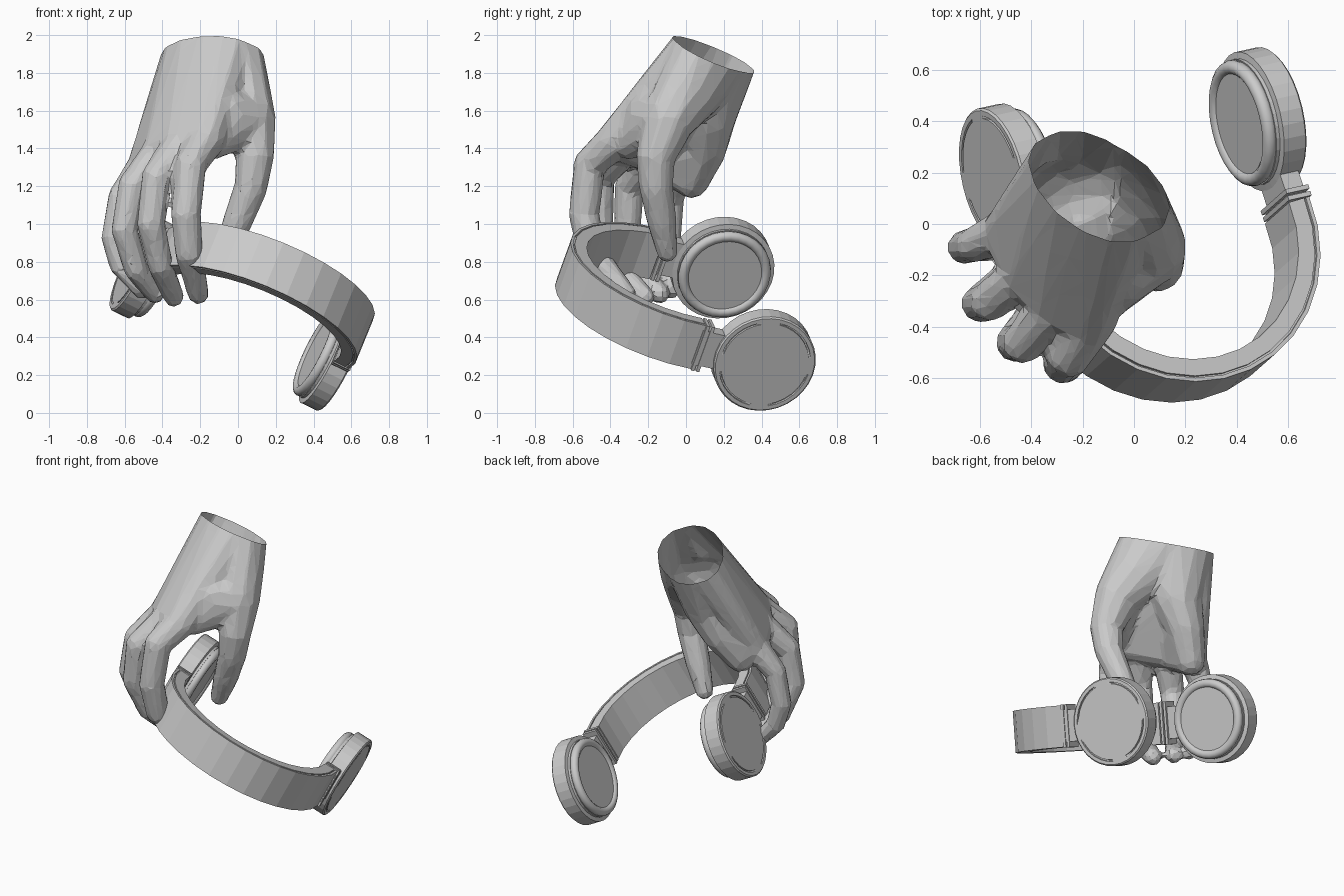
import bpy, bmesh, math
from mathutils import Vector, Matrix

if "Cube" in bpy.data.objects:
    bpy.data.objects.remove(bpy.data.objects["Cube"], do_unlink=True)

grey = bpy.data.materials.new("light_grey")
grey.use_nodes = True
COLOUR = (0.6, 0.6, 0.6, 1)
grey.diffuse_color = COLOUR
grey.node_tree.nodes["Principled BSDF"].inputs["Base Color"].default_value = COLOUR

# Headphone frame: X runs between the ears, Y towards the band's crown
ux = Vector((0.89, 0.195, -0.435)).normalized()
uz = ux.cross(Vector((0.31, -0.92, 0.205))).normalized()
uy = uz.cross(ux)
FRAME = Matrix((ux, uy, uz)).transposed().to_4x4()
FRAME.translation = (-0.005, 0.298, 0.525)


def finish(name, bm, matrix=None, smooth=False):
    bmesh.ops.remove_doubles(bm, verts=bm.verts, dist=0.0001)
    bmesh.ops.recalc_face_normals(bm, faces=bm.faces)
    if matrix:
        bm.transform(matrix)
    for f in bm.faces:
        f.smooth = smooth
    mesh = bpy.data.meshes.new(name)
    bm.to_mesh(mesh)
    bm.free()
    mesh.materials.append(grey)
    obj = bpy.data.objects.new(name, mesh)
    bpy.context.collection.objects.link(obj)
    return obj


def skin(bm, rings, closed_profile, closed_path):
    """Bridge rows of points with quads."""
    rows = [[bm.verts.new(p) for p in ring] for ring in rings]
    n = len(rows[0])
    for i in range(len(rows) - (0 if closed_path else 1)):
        a, b = rows[i], rows[(i + 1) % len(rows)]
        for j in range(n if closed_profile else n - 1):
            k = (j + 1) % n
            bm.faces.new((a[j], a[k], b[k], b[j]))
    if not closed_path:
        bm.faces.new(rows[0])
        bm.faces.new(rows[-1])


def box(name, centre, size):
    bm = bmesh.new()
    bmesh.ops.create_cube(bm, size=1, matrix=Matrix.Translation(centre) @ Matrix.Diagonal((*size, 1)))
    return finish(name, bm, FRAME)


# Headband: arc of a section with a thin seam near the outside
half = [(0.505, 0.13), (0.573, 0.13), (0.573, 0.118), (0.581, 0.118), (0.581, 0.13), (0.596, 0.13)]
section = half + [(r, -w) for r, w in reversed(half)]
rings = []
STEPS = 16
for i in range(STEPS + 1):
    a = math.radians(-4 + 188 * i / STEPS)
    rings.append([(r * math.cos(a), 0.415 + r * math.sin(a), w) for r, w in section])
bm = bmesh.new()
skin(bm, rings, True, False)
finish("headband", bm, FRAME)


def lathe(name, side, profile, sides, closed, smooth=False):
    """Turn (radius, offset) points about the ear axis; a third value sinks the arc slots."""
    rings = []
    for i in range(sides):
        a = math.tau * i / sides
        slot = i % (sides // 4) > sides // 16
        rings.append([(side * (p[1] - (p[2] if len(p) > 2 and slot else 0)),
                       p[0] * math.cos(a), p[0] * math.sin(a)) for p in profile])
    bm = bmesh.new()
    skin(bm, rings, closed, True)
    bmesh.ops.remove_doubles(bm, verts=bm.verts, dist=0.0001)
    bmesh.ops.dissolve_degenerate(bm, edges=bm.edges, dist=0.0001)
    finish(name, bm, FRAME, smooth)


# Ear cups, cushions and hinges
cup = [(0, 0.50), (0.25, 0.50), (0.25, 0.515), (0.276, 0.52), (0.276, 0.614), (0.268, 0.622),
       (0.247, 0.622), (0.246, 0.622, 0.012), (0.238, 0.622, 0.012), (0.237, 0.622), (0, 0.622)]
pad = [(0.222 + 0.028 * math.cos(math.tau * i / 10), 0.485 + 0.028 * math.sin(math.tau * i / 10))
       for i in range(10)]
speaker = [(0, 0.472), (0.205, 0.472), (0.205, 0.51), (0, 0.51)]
for side, label in ((1, "left"), (-1, "right")):
    lathe(label + "_ear_cup", side, cup, 32, False)
    lathe(label + "_ear_cushion", side, pad, 32, True, True)
    lathe(label + "_ear_speaker", side, speaker, 32, False)
    box(label + "_hinge_neck", (side * 0.56, 0.295, 0), (0.08, 0.17, 0.2))
    for y in (0.335, 0.363):
        box(label + "_hinge_plate", (side * 0.555, y, 0), (0.1, 0.018, 0.268))


# Hand: convex pieces around spheres, fused and simplified
def hull(target, balls, extra=()):
    bm = bmesh.new()
    for x, y, z, r in balls:
        bmesh.ops.create_icosphere(bm, subdivisions=2, radius=r, matrix=Matrix.Translation((x, y, z)))
    for p in extra:
        bm.verts.new(p)
    res = bmesh.ops.convex_hull(bm, input=bm.verts[:])
    spare = {g for g in res["geom_interior"] + res["geom_unused"]
             if isinstance(g, bmesh.types.BMVert) and g.is_valid}
    bmesh.ops.delete(bm, geom=list(spare), context="VERTS")
    bmesh.ops.recalc_face_normals(bm, faces=bm.faces)
    mesh = bpy.data.meshes.new("piece")
    bm.to_mesh(mesh)
    bm.free()
    target.from_mesh(mesh)
    bpy.data.meshes.remove(mesh)


fingers = {
    "index": [(-.17, -.38, 1.44, .1), (-.25, -.51, 1.32, .085), (-.275, -.54, 1.05, .082),
              (-.26, -.50, .85, .075), (-.21, -.32, .63, .057)],
    "middle": [(-.30, -.31, 1.42, .1), (-.43, -.46, 1.25, .082), (-.46, -.46, 1.0, .077),
               (-.41, -.38, .78, .068), (-.34, -.22, .615, .055)],
    "ring": [(-.42, -.19, 1.37, .095), (-.56, -.30, 1.20, .078), (-.60, -.31, .97, .072),
             (-.54, -.25, .76, .065), (-.44, -.14, .63, .053)],
    "little": [(-.50, -.03, 1.30, .09), (-.62, -.08, 1.14, .07), (-.66, -.09, .93, .066),
               (-.62, -.09, .78, .06), (-.51, -.08, .65, .048)],
}
thumb = [(-.02, .03, 1.73, .17), (.06, -.09, 1.56, .145), (.09, -.16, 1.36, .105),
         (.07, -.16, 1.2, .09), (.0, -.13, 1.02, .08), (-.07, -.1, .855, .057)]
heel = [(-.25, .11, 1.57, .16), (-.33, .1, 1.40, .12), (-.43, .03, 1.23, .095)]

# Wrist rim: a sheared ellipse on the cutting plane, carried a little past it
centre = Vector((-0.148, 0.15, 1.895))
normal = Vector((0.15, 0.44, 0.88)).normalized()
rim, back_rim = [], []
for i in range(14):
    a = math.tau * i / 14
    dx, dy = 0.25 * math.cos(a), 0.184 * math.sin(a) - 0.09 * math.cos(a)
    edge = centre + Vector((dx, dy, -(normal.x * dx + normal.y * dy) / normal.z))
    pair = [edge - normal * 0.05, edge + normal * 0.1]
    rim += pair
    if 0.6 * dx + 0.7 * dy < 0.06:
        back_rim += pair

bm = bmesh.new()
knuckles = [path[0] for path in fingers.values()]
# Back of the hand, thumb side and little finger side leave a hollow palm
hull(bm, knuckles + [(-.2, .0, 1.62, .15)], back_rim)
hull(bm, thumb[:2], rim)
hull(bm, heel[:1], rim)
hull(bm, heel[:2] + knuckles[3:])
hull(bm, heel[1:] + knuckles[2:])
for path in list(fingers.values()) + [thumb]:
    for a, b in zip(path, path[1:]):
        hull(bm, (a, b))
# Web between thumb and first finger
hull(bm, (thumb[1], (-.13, -.3, 1.43, .09), (-.06, -.18, 1.58, .14)))

mesh = bpy.data.meshes.new("hand")
bm.to_mesh(mesh)
bm.free()
hand = bpy.data.objects.new("hand", mesh)
bpy.context.collection.objects.link(hand)
fuse = hand.modifiers.new("fuse", "REMESH")
fuse.mode = "VOXEL"
fuse.voxel_size = 0.018
simplify = hand.modifiers.new("simplify", "DECIMATE")
simplify.ratio = 0.08
bpy.context.view_layer.update()
result = bpy.data.meshes.new_from_object(hand.evaluated_get(bpy.context.evaluated_depsgraph_get()))
bpy.data.objects.remove(hand, do_unlink=True)

# Open the wrist
bm = bmesh.new()
bm.from_mesh(result)
bmesh.ops.bisect_plane(bm, geom=bm.verts[:] + bm.edges[:] + bm.faces[:], plane_co=centre,
                       plane_no=normal, clear_outer=True)
finish("hand", bm)
